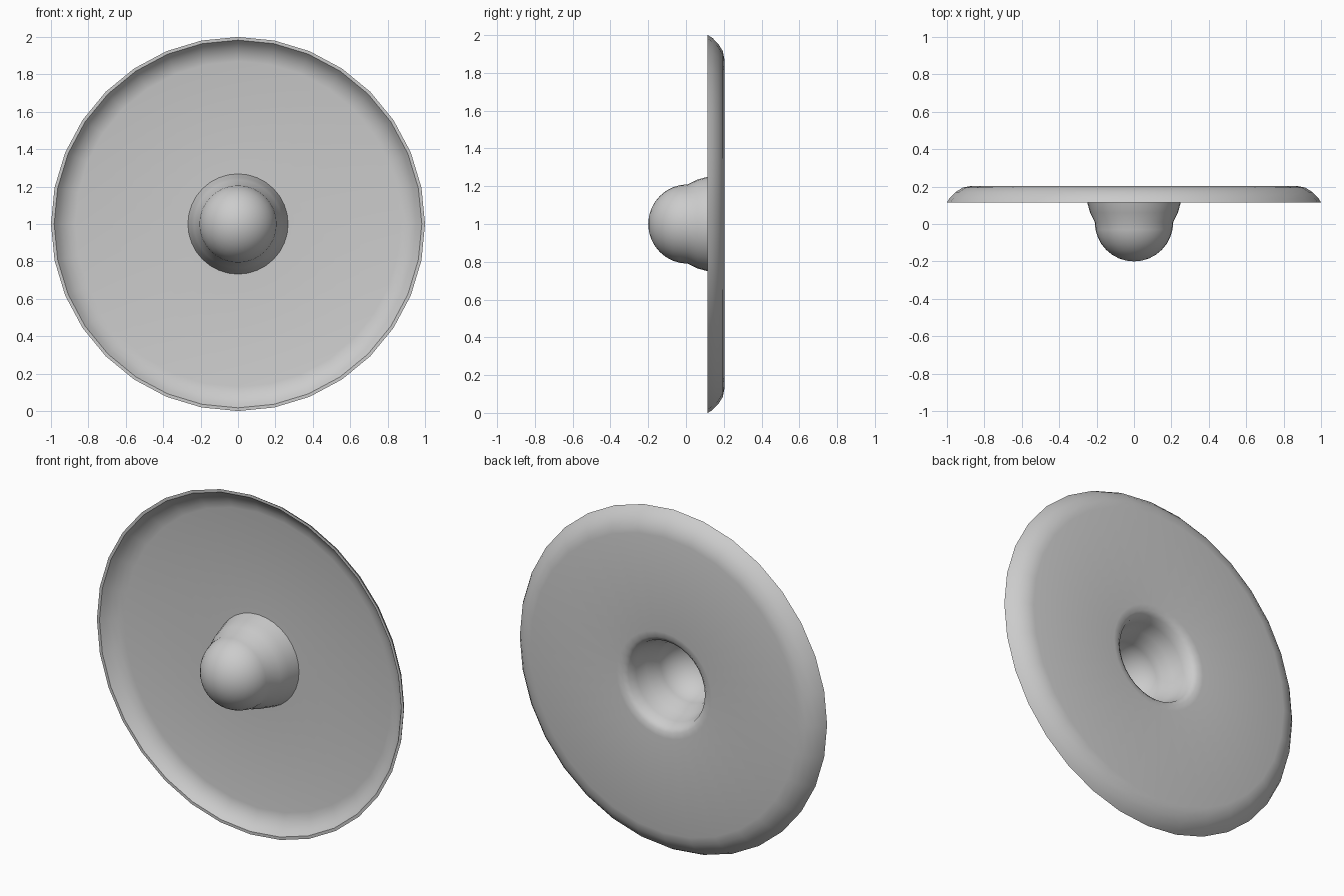
import bpy
import bmesh
import math
from mathutils import Vector

cube = bpy.data.objects.get("Cube")
if cube:
    bpy.data.objects.remove(cube, do_unlink=True)

SIDES = 32
CENTRE = Vector((0, 0, 1))

# Single plain metal colour
metal = bpy.data.materials.new("light_grey")
metal.use_nodes = True
grey = (0.6, 0.6, 0.6, 1)
metal.diffuse_color = grey
metal.node_tree.nodes["Principled BSDF"].inputs["Base Color"].default_value = grey


def dome(radius, centre_y, steps):
    """Arc from the side of the dome to its front pole, as (radius, y)."""
    angles = [math.pi / 2 * i / steps for i in range(steps + 1)]
    return [(radius * math.cos(a), centre_y - radius * math.sin(a)) for a in angles]


def lathe(name, profile):
    """Spin a (radius, y) profile around the front-to-back axis."""
    bm = bmesh.new()
    verts = [bm.verts.new(CENTRE + Vector((0, y, r))) for r, y in profile]
    edges = [bm.edges.new(pair) for pair in zip(verts, verts[1:])]
    bmesh.ops.spin(bm, geom=verts + edges, cent=CENTRE, axis=(0, 1, 0),
                   angle=math.tau, steps=SIDES)
    bmesh.ops.remove_doubles(bm, verts=bm.verts, dist=0.0005)
    bmesh.ops.recalc_face_normals(bm, faces=bm.faces)
    mesh = bpy.data.meshes.new(name)
    bm.to_mesh(mesh)
    bm.free()
    mesh.materials.append(metal)
    obj = bpy.data.objects.new(name, mesh)
    bpy.context.collection.objects.link(obj)
    bpy.ops.object.select_all(action="DESELECT")
    obj.select_set(True)
    bpy.context.view_layer.objects.active = obj
    bpy.ops.object.shade_smooth_by_angle(angle=math.radians(40))
    return obj


# Front surface: domed bell, flared neck, flat dish and turned-down rim
front = dome(0.21, 0.01, 8)[::-1]
front += [(0.235, 0.06), (0.25, 0.115), (0.268, 0.185),
          (0.87, 0.185), (0.905, 0.178), (0.94, 0.16), (0.965, 0.138), (0.983, 0.115)]

# Back surface: outer rim curve, flat back, rounded hole and hollow bell
back = [(1.0, 0.115), (0.985, 0.14), (0.955, 0.17), (0.915, 0.195), (0.87, 0.204),
        (0.31, 0.204), (0.275, 0.2), (0.25, 0.18), (0.235, 0.13), (0.218, 0.06)]
back += dome(0.19, 0.01, 8)

lathe("dish_with_bell", front + back)
